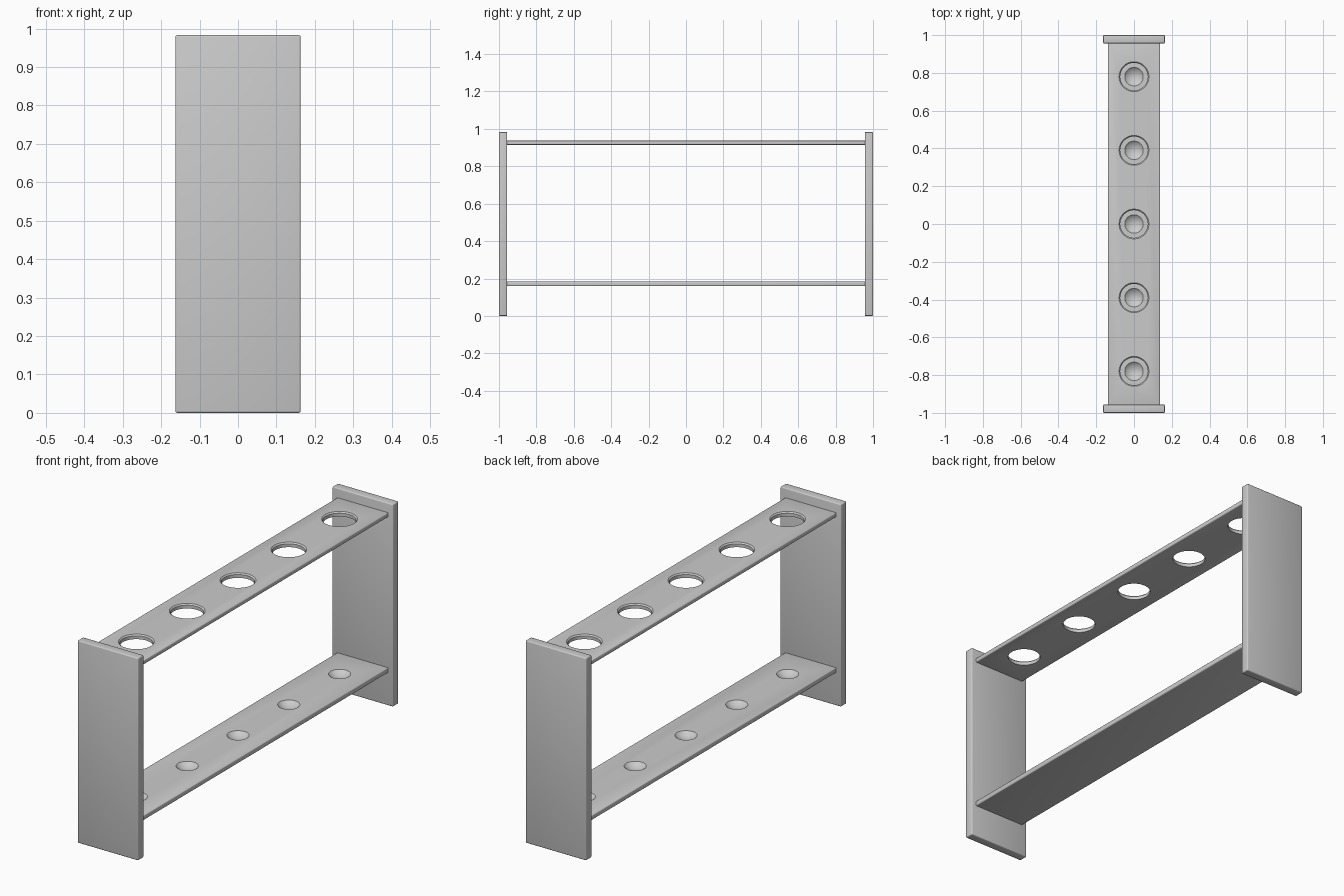
import bpy, bmesh, math
from mathutils import Matrix

if "Cube" in bpy.data.objects:
    bpy.data.objects.remove(bpy.data.objects["Cube"])

TUBE_Y = [-0.78, -0.39, 0.0, 0.39, 0.78]


def board(name, x, y0, y1, z0, z1, bevel):
    """Box with softly rounded edges."""
    bm = bmesh.new()
    bmesh.ops.create_cube(bm, size=1)
    bmesh.ops.scale(bm, vec=(2 * x, y1 - y0, z1 - z0), verts=bm.verts)
    bmesh.ops.translate(bm, vec=(0, (y0 + y1) / 2, (z0 + z1) / 2), verts=bm.verts)
    bmesh.ops.bevel(bm, geom=bm.edges[:], offset=bevel, segments=3, profile=0.5, affect='EDGES')
    return to_object(name, bm)


def to_object(name, bm):
    bmesh.ops.recalc_face_normals(bm, faces=bm.faces)
    me = bpy.data.meshes.new(name)
    bm.to_mesh(me)
    bm.free()
    ob = bpy.data.objects.new(name, me)
    bpy.context.collection.objects.link(ob)
    return ob


def cone(bm, y, z0, z1, r0, r1):
    bmesh.ops.create_cone(bm, cap_ends=True, segments=64, radius1=r0, radius2=r1, depth=z1 - z0,
                          matrix=Matrix.Translation((0, y, (z0 + z1) / 2)))


def cut(target, cutter):
    """Apply a boolean cut, then drop the cutter."""
    cutter.hide_render = True
    mod = target.modifiers.new("cut", 'BOOLEAN')
    mod.operation, mod.solver, mod.object = 'DIFFERENCE', 'EXACT', cutter
    bpy.context.view_layer.objects.active = target
    bpy.ops.object.modifier_apply(modifier=mod.name)
    bpy.data.objects.remove(cutter)


# end panels
left_panel = board("front_end_panel", 0.163, -1.0, -0.956, 0.0, 0.983, 0.005)
right_panel = board("back_end_panel", 0.163, 0.956, 1.0, 0.0, 0.983, 0.005)

# upper shelf with through holes, chamfered at the top rim
upper = board("upper_shelf", 0.138, -0.962, 0.962, 0.915, 0.937, 0.005)
bm = bmesh.new()
for y in TUBE_Y:
    cone(bm, y, 0.88, 0.98, 0.073, 0.073)
cut(upper, to_object("hole_cutter", bm))
bm = bmesh.new()
for y in TUBE_Y:
    cone(bm, y, 0.930, 0.944, 0.072, 0.086)
cut(upper, to_object("chamfer_cutter", bm))

# lower shelf with round-bottomed dimples
lower = board("lower_shelf", 0.138, -0.962, 0.962, 0.159, 0.184, 0.005)
bm = bmesh.new()
for y in TUBE_Y:
    bmesh.ops.create_uvsphere(bm, u_segments=48, v_segments=48, radius=0.07,
                              matrix=Matrix.Translation((0, y, 0.184 + 0.05)))
cut(lower, to_object("dimple_cutter", bm))

# smooth rounded edges and holes
for ob in (left_panel, right_panel, upper, lower):
    bpy.ops.object.select_all(action='DESELECT')
    ob.select_set(True)
    bpy.context.view_layer.objects.active = ob
    bpy.ops.object.shade_smooth_by_angle(angle=math.radians(32))
